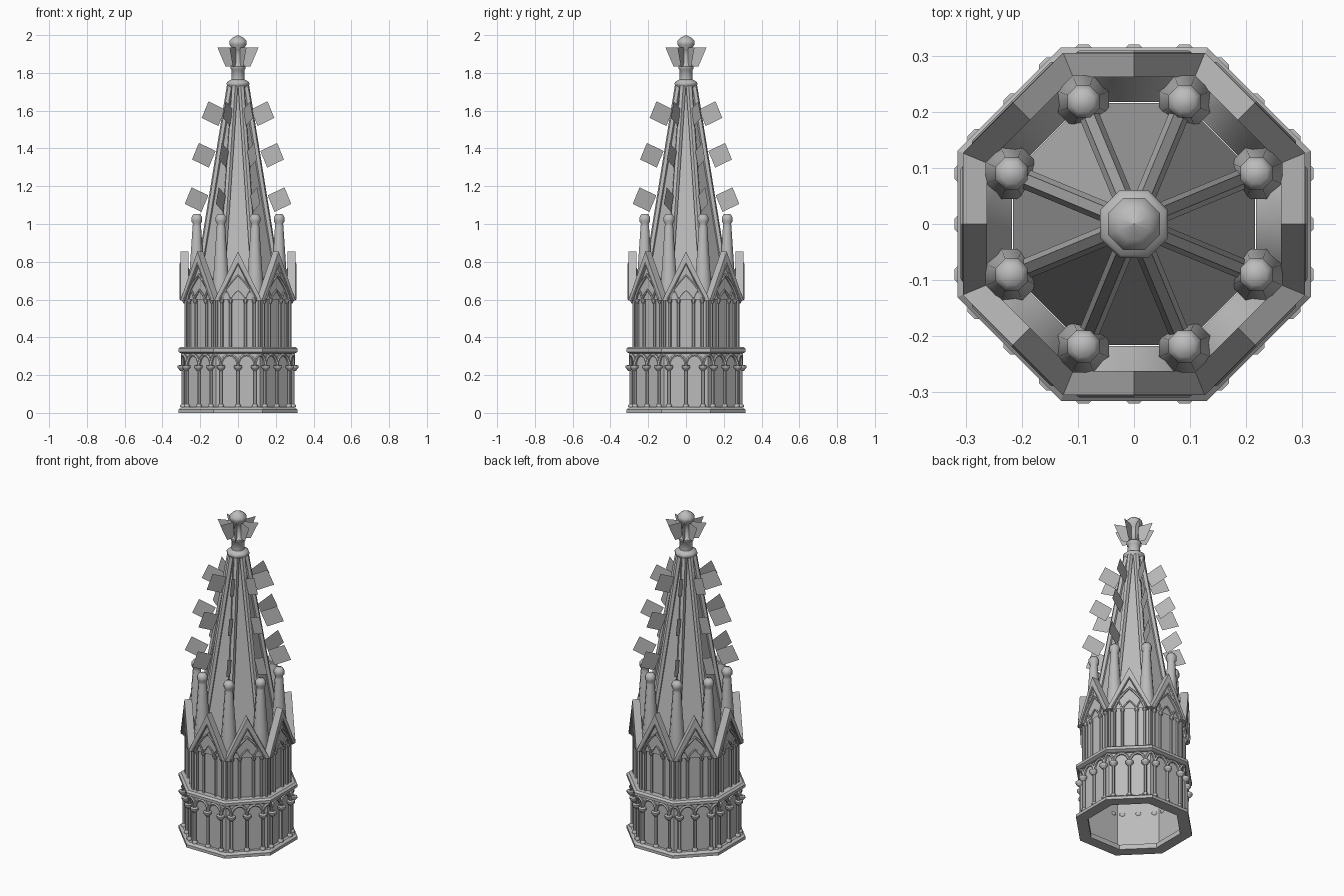
import bpy, bmesh, math
from mathutils import Matrix, Vector

old = bpy.data.objects.get("Cube")
if old:
    bpy.data.objects.remove(old)

STEP = math.pi / 4
TAN = math.tan(math.pi / 8)
COS = math.cos(math.pi / 8)

stone = bpy.data.materials.new("grey_stone")
stone.use_nodes = True
stone.diffuse_color = (0.5, 0.5, 0.5, 1)
bsdf = stone.node_tree.nodes["Principled BSDF"]
bsdf.inputs["Base Color"].default_value = (0.5, 0.5, 0.5, 1)
bsdf.inputs["Roughness"].default_value = 0.8


def turn(k):
    return Matrix.Rotation(k * STEP, 4, 'Z')


def finish(name, bm, angle=35, copies=1):
    """Repeat the mesh around the tower and make it an object."""
    source = bm.verts[:] + bm.edges[:] + bm.faces[:]
    for k in range(1, copies):
        new = bmesh.ops.duplicate(bm, geom=source)["geom"]
        verts = [g for g in new if isinstance(g, bmesh.types.BMVert)]
        bmesh.ops.transform(bm, matrix=turn(k), verts=verts)
    bmesh.ops.recalc_face_normals(bm, faces=bm.faces)
    mesh = bpy.data.meshes.new(name)
    bm.to_mesh(mesh)
    bm.free()
    mesh.materials.append(stone)
    ob = bpy.data.objects.new(name, mesh)
    bpy.context.collection.objects.link(ob)
    bpy.ops.object.select_all(action='DESELECT')
    ob.select_set(True)
    bpy.context.view_layer.objects.active = ob
    if angle:
        bpy.ops.object.shade_smooth_by_angle(angle=math.radians(angle))
    return ob


def lathe(bm, profile, sides=8, at=(0, 0), phase=math.pi / 8, closed=False):
    """Sweep a (radius, z) profile around a vertical axis."""
    rings = [[bm.verts.new((at[0] + r * math.cos(phase + i * math.tau / sides),
                            at[1] + r * math.sin(phase + i * math.tau / sides), z))
              for i in range(sides)] for r, z in profile]
    pairs = list(zip(rings, rings[1:])) + ([(rings[-1], rings[0])] if closed else [])
    for a, b in pairs:
        for i in range(sides):
            j = (i + 1) % sides
            bm.faces.new((a[i], a[j], b[j], b[i]))
    return rings


def octagon(name, profile, closed=False):
    """Octagonal shell; the profile gives distance to the flat sides."""
    bm = bmesh.new()
    lathe(bm, [(d / COS, z) for d, z in profile], closed=closed)
    return finish(name, bm, 20)


def on_wall(s, d, z):
    """Point at distance s along the wall from the front centre, wrapping the corner."""
    half = d * TAN
    if s > half:
        return turn(1) @ Vector((s - 2 * half, -d, z))
    return Vector((s, -d, z))


def rods(name, paths, radius, copies=8):
    """Round bars along paths."""
    curve = bpy.data.curves.new(name, 'CURVE')
    curve.dimensions = '3D'
    curve.bevel_depth = radius
    curve.bevel_resolution = 1
    curve.use_fill_caps = True
    for path in paths:
        spline = curve.splines.new('POLY')
        spline.points.add(len(path) - 1)
        for p, co in zip(spline.points, path):
            p.co = (*co, 1)
    helper = bpy.data.objects.new(name + "_path", curve)
    bpy.context.collection.objects.link(helper)
    mesh = bpy.data.meshes.new_from_object(helper.evaluated_get(bpy.context.evaluated_depsgraph_get()))
    bm = bmesh.new()
    bm.from_mesh(mesh)
    bpy.data.objects.remove(helper)
    bpy.data.meshes.remove(mesh)
    return finish(name, bm, 50, copies)


def round_arch(a, b, d, z, rise, n=8):
    return [on_wall((a + b) / 2 - (b - a) / 2 * math.cos(math.pi * i / n), d,
                    z + rise * math.sin(math.pi * i / n)) for i in range(n + 1)]


def pointed_arch(a, b, d, z, rise, n=4):
    mid, left = (a + b) / 2, []
    for i in range(n + 1):
        t = i / n
        left.append((a + (mid - a) * t ** 1.6, z + rise * t))
    right = [(a + b - u, h) for u, h in reversed(left[:-1])]
    return [on_wall(u, d, h) for u, h in left + right]


# Drum walls and horizontal mouldings
octagon("base_moulding", [(0.25, 0), (0.315, 0), (0.315, 0.018), (0.3, 0.03), (0.25, 0.03)], True)
octagon("lower_wall", [(0.282, 0.02), (0.282, 0.33)])
octagon("ledge", [(0.262, 0.315), (0.3, 0.315), (0.315, 0.323), (0.315, 0.34),
                  (0.303, 0.35), (0.262, 0.35)], True)
octagon("upper_wall", [(0.268, 0.34), (0.268, 0.62)])

# Lower arcade: three columns to each side, arches running round the corners
D = 0.292
stations = (-0.09, 0, 0.09)
rods("lower_columns", [[on_wall(u, D, 0.02), on_wall(u, D, 0.25)] for u in stations], 0.009)
next_station = 2 * D * TAN - 0.09
rods("lower_arches", [round_arch(a, b, D, 0.25, 0.058) for a, b in
                      ((-0.09, 0), (0, 0.09), (0.09, next_station))], 0.009)
bm = bmesh.new()
for u in stations:
    lathe(bm, [(0.009, 0.222), (0.02, 0.235), (0.024, 0.24), (0.024, 0.25), (0.009, 0.254)], 8, (u, -0.298))
    lathe(bm, [(0.016, 0.03), (0.016, 0.04), (0.009, 0.048)], 8, (u, -D))
finish("lower_capitals_and_bases", bm, 40, 8)

# Upper arcade: slim columns under small pointed arches
D = 0.276
stations = (-0.085, -0.04, 0.04, 0.085)
rods("upper_columns", [[on_wall(u, D, 0.345), on_wall(u, D, 0.6)]
                       for u in stations + (D * TAN,)], 0.008)
D = 0.288
rods("small_arches", [pointed_arch(a, b, D, 0.595, 0.055) for a, b in
                      zip(stations, stations[1:])], 0.006)
rods("large_arches", [pointed_arch(-0.09, 0.09, D + 0.004, 0.595, 0.135)], 0.008)
bm = bmesh.new()
for u in stations:
    lathe(bm, [(0.008, 0.58), (0.013, 0.592), (0.013, 0.6), (0.006, 0.603)], 8, (u, -0.282))
finish("upper_capitals", bm, 40, 8)

# Gables: a recessed panel, a raised sloping frame and a roof falling inwards
bm = bmesh.new()
panel = [bm.verts.new(c) for c in ((-0.118, -0.284, 0.6), (0.118, -0.284, 0.6), (0, -0.284, 0.84))]
bm.faces.new(panel)
finish("gable_panels", bm, 0, 8)

bm = bmesh.new()
for side in (-1, 1):
    outline = [(0.126, 0.595), (0, 0.855), (0, 0.795), (0.1, 0.595)]
    front, back = [[bm.verts.new((side * u, -d, z)) for u, z in outline] for d in (0.305, 0.262)]
    bm.faces.new(front)
    bm.faces.new(back)
    for i in range(4):
        j = (i + 1) % 4
        bm.faces.new((front[i], front[j], back[j], back[i]))
finish("gable_frames", bm, 0, 8)
rods("gable_mouldings", [[(-0.098, -0.303, 0.6), (0, -0.303, 0.79), (0.098, -0.303, 0.6)]], 0.006)

bm = bmesh.new()
apex, l, r, li, ri = [bm.verts.new(c) for c in (
    (0, -0.285, 0.85), (-0.122, -0.295, 0.6), (0.122, -0.295, 0.6),
    (-0.09, -0.217, 0.62), (0.09, -0.217, 0.62))]
for f in ((l, apex, li), (apex, ri, li), (apex, r, ri)):
    bm.faces.new(f)
finish("gable_roofs", bm, 80, 8)

# Pinnacles standing in the valleys between the gables
corner = (0.236 * math.sin(math.pi / 8), -0.236 * COS)
bm = bmesh.new()
rings = lathe(bm, [(0.05, 0.58), (0.05, 0.68), (0.042, 0.74), (0.024, 0.99), (0.022, 1.0),
                   (0.031, 1.015), (0.031, 1.035), (0.02, 1.052)], 8, corner)
bm.faces.new(rings[-1])
finish("pinnacles", bm, 60, 8)

# Spire with ribs on its edges
octagon("spire", [(0.216, 0.64), (0.036, 1.73)])


def on_edge(r, z):
    return Vector((r * math.sin(math.pi / 8), -r * COS, z))


rods("spire_ribs", [[on_edge(0.236, 0.64), on_edge(0.045, 1.73)]], 0.018)


def card(bm, corners):
    bm.faces.new([bm.verts.new(on_edge(r, z)) for r, z in corners])


# Leaf cards climbing the ribs
bm = bmesh.new()
along = Vector((math.cos(0.42), math.sin(0.42)))
up = Vector((-along.y, along.x))
for r, z in ((0.24, 1.13), (0.198, 1.365), (0.143, 1.585)):
    c = Vector((r, z))
    card(bm, [c + along * a + up * b for a, b in
              ((-0.055, -0.048), (0.05, -0.048), (0.05, 0.048), (-0.055, 0.048))])
finish("leaf_cards", bm, 0, 8)

# Finial with flaring cards
bm = bmesh.new()
lathe(bm, [(0.045, 1.71), (0.064, 1.735), (0.066, 1.745), (0.06, 1.755), (0.038, 1.765), (0.036, 1.815),
           (0.044, 1.822), (0.044, 1.834), (0.032, 1.842), (0.025, 1.9), (0.03, 1.925),
           (0.05, 1.95), (0.05, 1.968), (0.03, 1.987), (0.001, 2.0)])
finish("finial", bm, 50)
bm = bmesh.new()
card(bm, [(0.03, 1.835), (0.072, 1.835), (0.118, 1.935), (0.03, 1.935)])
finish("finial_cards", bm, 0, 8)
